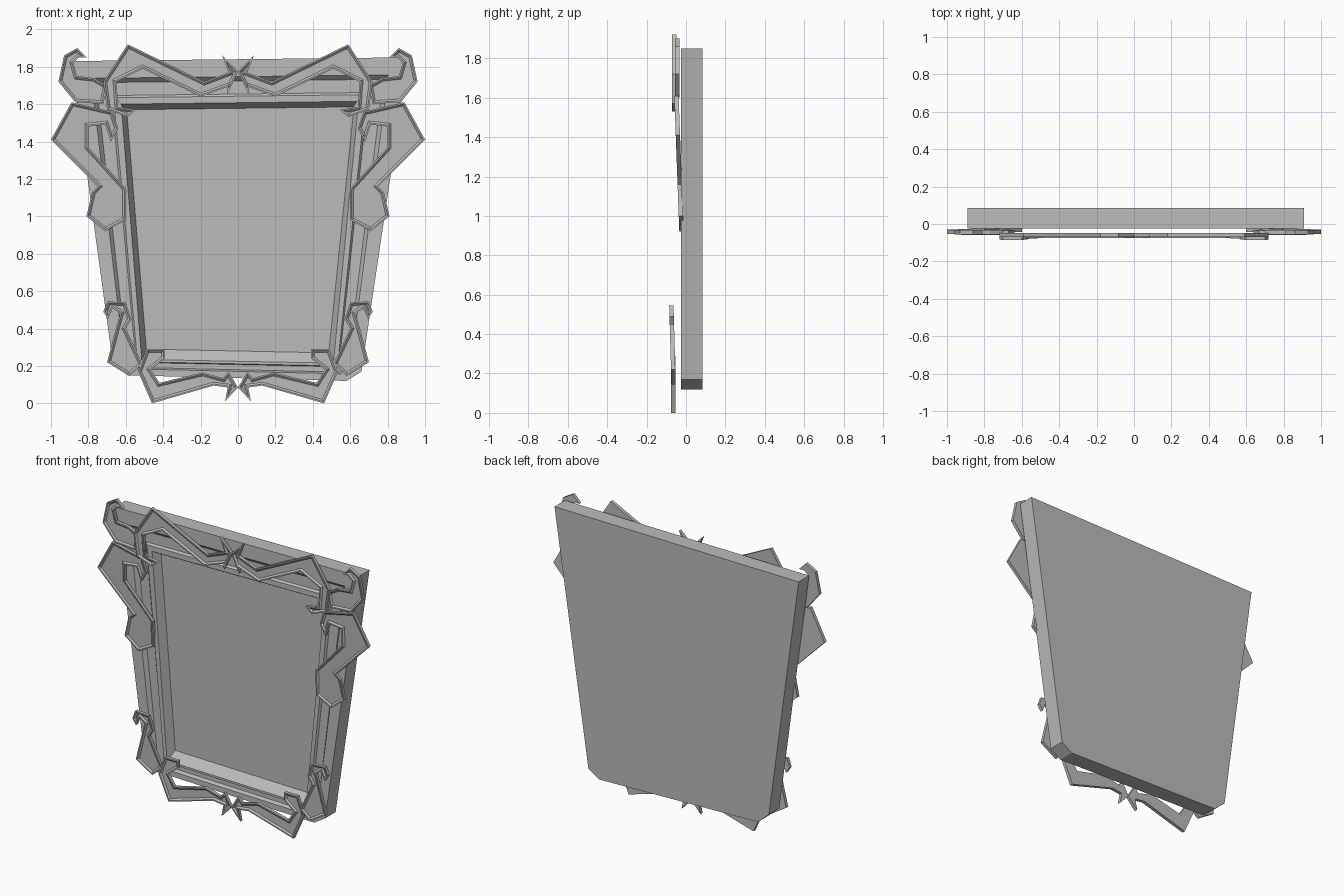
import bpy
import bmesh

cube = bpy.data.objects.get("Cube")
if cube:
    bpy.data.objects.remove(cube)

# Single flat colour
grey = bpy.data.materials.new("plain_grey")
grey.use_nodes = True
colour = (0.5, 0.5, 0.5, 1)
grey.diffuse_color = colour
grey.node_tree.nodes["Principled BSDF"].inputs["Base Color"].default_value = colour


def finish(name, bm):
    """Clean the mesh and link it as a flat-shaded object."""
    bmesh.ops.remove_doubles(bm, verts=bm.verts, dist=0.0005)
    bmesh.ops.recalc_face_normals(bm, faces=bm.faces)
    mesh = bpy.data.meshes.new(name)
    bm.to_mesh(mesh)
    bm.free()
    mesh.materials.append(grey)
    obj = bpy.data.objects.new(name, mesh)
    bpy.context.scene.collection.objects.link(obj)
    return obj


def blend(a, b, t):
    """Ring of points part of the way from outline a to outline b."""
    return [(p[0] + (q[0] - p[0]) * t, p[1] + (q[1] - p[1]) * t) for p, q in zip(a, b)]


# Frame and mirror panel: rings from the back plate round to the sunken panel
outer = [(-0.89, 1.83), (0.91, 1.85), (0.66, 0.17), (0.58, 0.12), (-0.59, 0.15), (-0.67, 0.22)]
lip = [(-0.625, 1.60), (0.645, 1.615), (0.51, 0.215), (0.51, 0.215), (-0.515, 0.235), (-0.515, 0.235)]
panel = [(-0.595, 1.57), (0.62, 1.585), (0.485, 0.27), (0.485, 0.27), (-0.49, 0.29), (-0.49, 0.29)]
rings = [(outer, 0.085), (outer, -0.025),
         (blend(outer, lip, 0.4), -0.025), (blend(outer, lip, 0.5), 0.0),
         (blend(outer, lip, 0.8), 0.0), (blend(outer, lip, 0.85), -0.012),
         (lip, -0.012), (panel, 0.04)]

bm = bmesh.new()
loops = [[bm.verts.new((x, y, z)) for x, z in ring] for ring, y in rings]
for a, b in zip(loops, loops[1:]):
    for i in range(len(a)):
        j = (i + 1) % len(a)
        bm.faces.new((a[i], a[j], b[j], b[i]))
bm.faces.new(loops[0])
bm.faces.new(loops[-1])
finish("mirror_frame", bm)


def scroll(name, side, outline, front, tilt=0.0, thick=0.022):
    """Flat angular scroll with a raised rim; front is y at z = 0, tilt is y per z."""
    bm = bmesh.new()
    verts = [bm.verts.new((side * x, front + tilt * z, z)) for x, z in outline]
    face = bm.faces.new(verts)
    face.normal_update()
    if face.normal.y > 0:
        face.normal_flip()
    # Walls and back
    back = [bm.verts.new((v.co.x, v.co.y + thick, v.co.z)) for v in verts]
    for i in range(len(verts)):
        j = (i + 1) % len(verts)
        bm.faces.new((verts[i], verts[j], back[j], back[i]))
    bm.faces.new(back)
    bmesh.ops.recalc_face_normals(bm, faces=bm.faces)
    # Narrow rim, then a sloped sink to the inner floor
    bmesh.ops.inset_region(bm, faces=[face], thickness=0.008, use_even_offset=True)
    bmesh.ops.inset_region(bm, faces=[face], thickness=0.01, depth=-0.009, use_even_offset=True)
    finish(name, bm)


top_scroll = [(0.59, 1.92), (0.18, 1.72), (0.05, 1.77), (0.085, 1.86), (0.0, 1.775),
              (0.055, 1.655), (0.06, 1.69), (0.20, 1.64), (0.51, 1.79), (0.65, 1.72),
              (0.64, 1.585), (0.545, 1.57), (0.59, 1.53), (0.70, 1.57), (0.72, 1.72)]
corner_scroll = [(0.81, 1.85), (0.86, 1.90), (0.93, 1.86), (0.96, 1.72), (0.87, 1.61),
                 (0.72, 1.60), (0.70, 1.70), (0.77, 1.74), (0.86, 1.75), (0.88, 1.82), (0.85, 1.85)]
side_scroll = [(0.89, 1.61), (1.0, 1.41), (0.75, 1.16), (0.78, 1.13), (0.81, 1.0),
               (0.71, 0.92), (0.60, 0.98), (0.60, 1.15), (0.80, 1.37), (0.80, 1.48),
               (0.71, 1.49), (0.68, 1.40), (0.64, 1.47), (0.67, 1.56)]
lower_scroll = [(0.72, 0.49), (0.70, 0.545), (0.60, 0.54), (0.57, 0.45), (0.60, 0.40),
                (0.51, 0.21), (0.58, 0.145), (0.70, 0.22), (0.65, 0.41), (0.63, 0.48),
                (0.67, 0.51), (0.695, 0.45)]
bottom_scroll = [(0.39, 0.29), (0.49, 0.29), (0.535, 0.17), (0.46, 0.0), (0.13, 0.095),
                 (0.055, 0.085), (0.07, 0.01), (0.0, 0.085), (0.05, 0.17), (0.08, 0.135),
                 (0.19, 0.165), (0.42, 0.11), (0.465, 0.18), (0.39, 0.24)]

# Mirrored ornaments
for side, label in ((1, "left"), (-1, "right")):
    scroll("top_scroll_" + label, side, top_scroll, -0.07)
    scroll("corner_scroll_" + label, side, corner_scroll, -0.055)
    scroll("side_scroll_" + label, side, side_scroll, 0.0, -0.037)
    scroll("lower_scroll_" + label, side, lower_scroll, -0.07, -0.028)
    scroll("bottom_scroll_" + label, side, bottom_scroll, -0.075)
